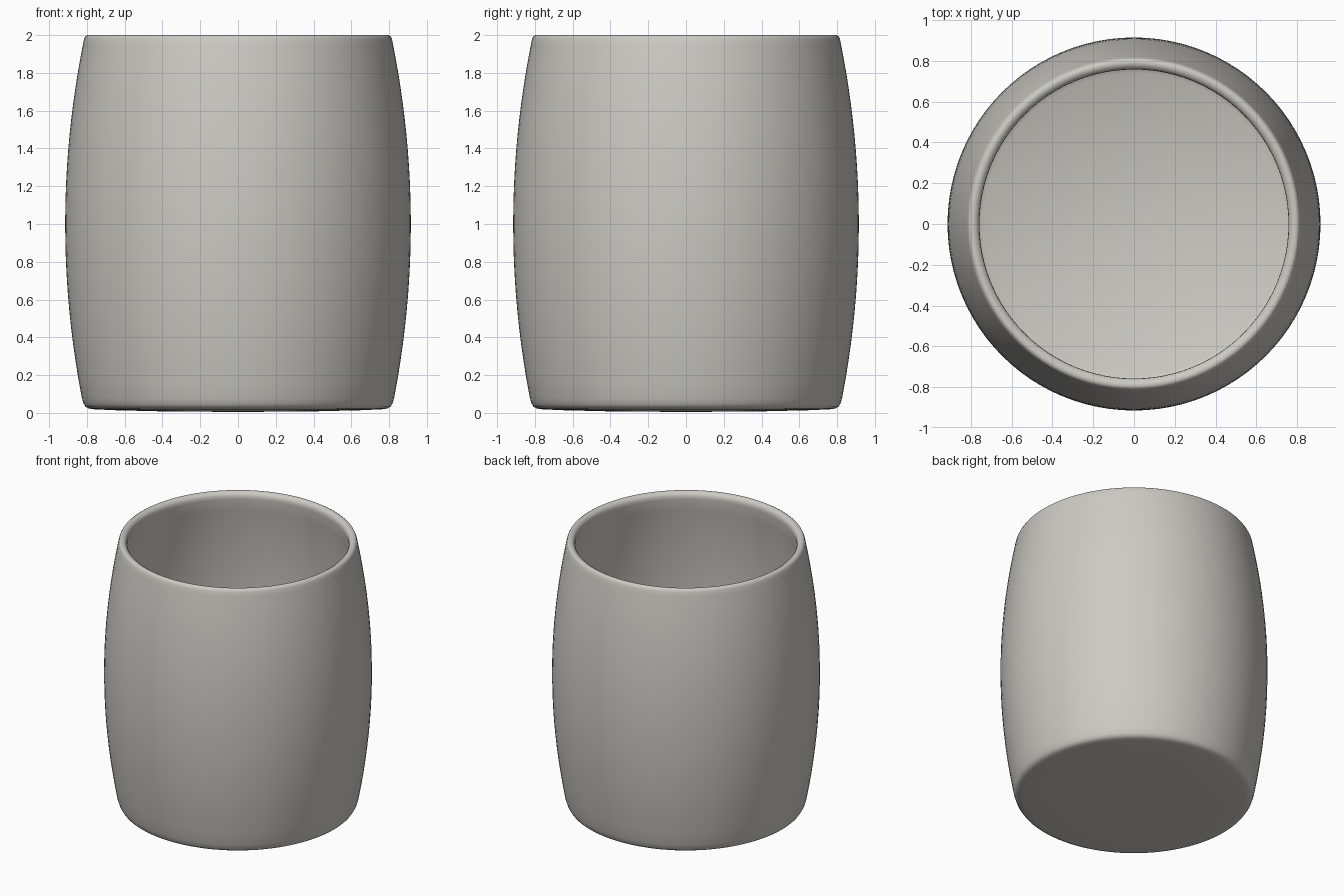
import bpy, bmesh, math

if "Cube" in bpy.data.objects:
    bpy.data.objects.remove(bpy.data.objects["Cube"])

SEGMENTS = 96


def belly(z):
    """Outer radius of the barrel-shaped wall at height z."""
    return 0.915 - 0.098 * ((z - 1.0) / 0.97) ** 2


# Profile: slightly domed underside with a soft corner
profile = [(0.0, 0.005), (0.4, 0.008), (0.65, 0.014), (0.76, 0.019),
           (0.79, 0.023), (0.807, 0.032), (0.817, 0.048)]
# Bulging outer wall
heights = [0.08 + i * (1.95 - 0.08) / 20 for i in range(21)]
profile += [(belly(z), z) for z in heights]
# Rounded rim
profile += [(0.815, 1.98), (0.809, 1.993), (0.798, 2.0), (0.783, 1.999),
            (0.768, 1.99), (0.759, 1.975)]
# Inner wall and flat floor
profile += [(belly(z) - 0.063, z) for z in reversed(heights)]
profile += [(0.74, 0.067), (0.0, 0.065)]

# Cup body: revolve the profile
bm = bmesh.new()
verts = [bm.verts.new((r, 0, z)) for r, z in profile]
edges = [bm.edges.new(pair) for pair in zip(verts, verts[1:])]
bmesh.ops.spin(bm, geom=verts + edges, cent=(0, 0, 0), axis=(0, 0, 1),
               angle=2 * math.pi, steps=SEGMENTS, use_merge=True)
bmesh.ops.remove_doubles(bm, verts=bm.verts, dist=0.0005)
bmesh.ops.recalc_face_normals(bm, faces=bm.faces)
mesh = bpy.data.meshes.new("cup_body")
bm.to_mesh(mesh)
bm.free()

cup = bpy.data.objects.new("cup_body", mesh)
bpy.context.collection.objects.link(cup)

clay = bpy.data.materials.new("warm_light_grey")
clay.diffuse_color = (0.61, 0.59, 0.55, 1.0)
clay.use_nodes = True
clay.node_tree.nodes["Principled BSDF"].inputs["Base Color"].default_value = clay.diffuse_color
mesh.materials.append(clay)

# Smooth shading
bpy.context.view_layer.objects.active = cup
cup.select_set(True)
bpy.ops.object.shade_smooth_by_angle(angle=math.radians(50))
